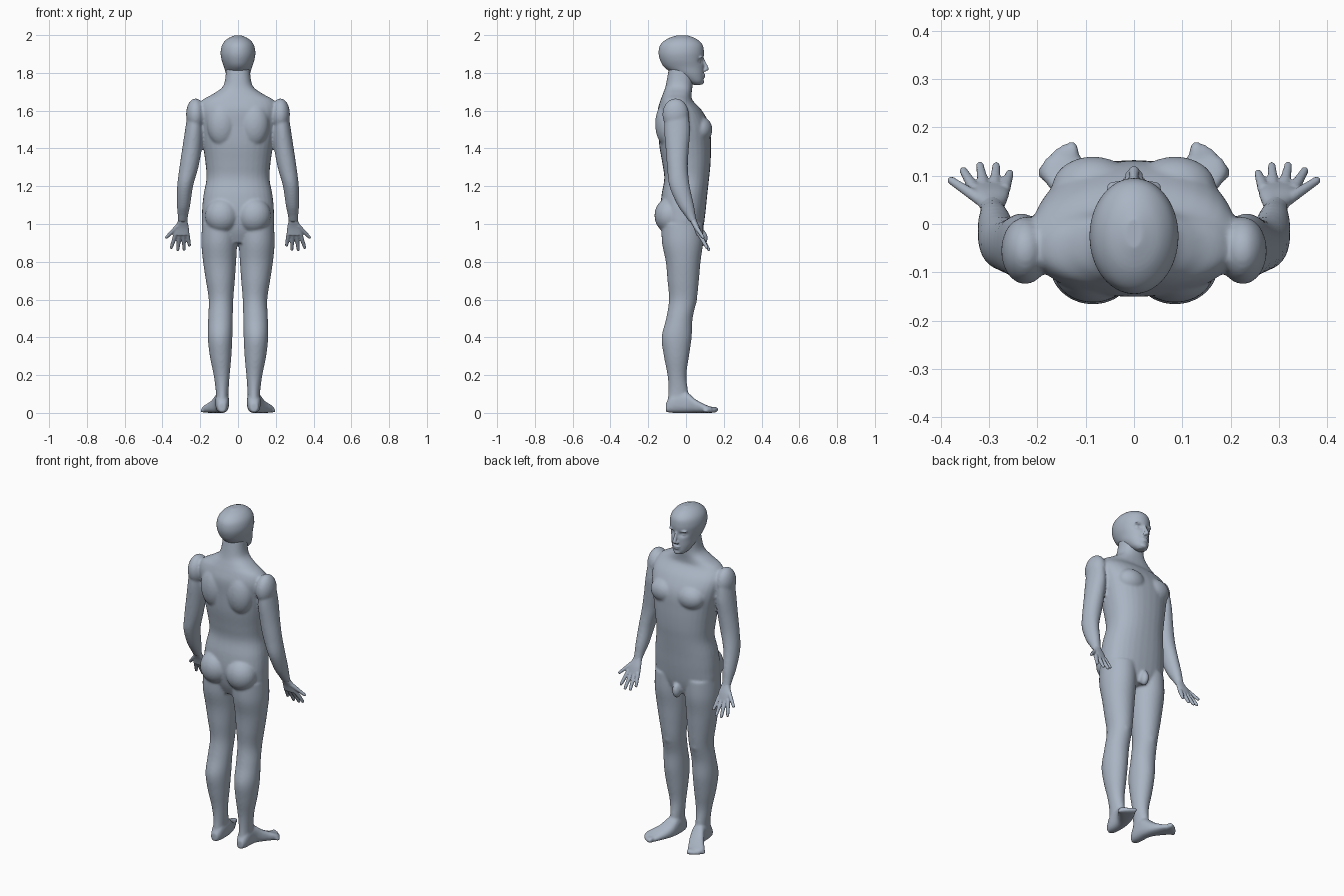
import bpy, bmesh, math
from mathutils import Vector, Matrix

cube = bpy.data.objects.get("Cube")
if cube:
    bpy.data.objects.remove(cube)

skin = bpy.data.materials.new("blue_grey_skin")
skin.use_nodes = True
colour = (0.40, 0.46, 0.55, 1)
skin.diffuse_color = colour
skin.node_tree.nodes["Principled BSDF"].inputs["Base Color"].default_value = colour


def curve_between(rows, steps=5):
    """Smooth interpolation through the rows of section sizes."""
    out = []
    for i in range(len(rows) - 1):
        a, b = rows[max(i - 1, 0)], rows[i]
        c, d = rows[i + 1], rows[min(i + 2, len(rows) - 1)]
        for k in range(steps):
            t = k / steps
            out.append([q + t * (r - p + t * (2 * p - 5 * q + 4 * r - s
                        + t * (3 * (q - r) + s - p))) / 2
                        for p, q, r, s in zip(a, b, c, d)])
    return out + [list(rows[-1])]


def loft(bm, rows, power=2.0, along_y=False, sides=32):
    """Rounded sections: height, then low and high limits on both axes."""
    rings = []
    for h, u0, u1, v0, v1 in curve_between(rows):
        ring = []
        for i in range(sides):
            a = math.tau * i / sides
            c, s = math.cos(a), math.sin(a)
            u = (u0 + u1) / 2 + (u1 - u0) / 2 * math.copysign(abs(c) ** (2 / power), c)
            v = (v0 + v1) / 2 + (v1 - v0) / 2 * math.copysign(abs(s) ** (2 / power), s)
            ring.append(bm.verts.new((u, h, v) if along_y else (u, v, h)))
        rings.append(ring)
    for a, b in zip(rings, rings[1:]):
        for i in range(sides):
            j = (i + 1) % sides
            bm.faces.new((a[i], a[j], b[j], b[i]))
    bm.faces.new(rings[0][::-1])
    bm.faces.new(rings[-1])


def blob(bm, centre, radii, tilt=0.0):
    """Ellipsoid muscle or joint, tilted about the side axis."""
    m = (Matrix.Translation(centre) @ Matrix.Rotation(tilt, 4, "X")
         @ Matrix.Diagonal((*radii, 1)))
    bmesh.ops.create_uvsphere(bm, u_segments=24, v_segments=16, radius=1, matrix=m)


def stick(bm, start, end, r0, r1):
    """Tapered rod with round ends."""
    a, b = Vector(start), Vector(end)
    turn = (b - a).to_track_quat("Z", "Y").to_matrix().to_4x4()
    bmesh.ops.create_cone(bm, cap_ends=True, segments=16, radius1=r0, radius2=r1,
                          depth=(b - a).length,
                          matrix=Matrix.Translation((a + b) / 2) @ turn)
    blob(bm, a, (r0, r0, r0))
    blob(bm, b, (r1, r1, r1))


def finish(bm, name, voxel, smoothing):
    """Mirror the half, fuse the shapes into one skin and soften it."""
    bmesh.ops.recalc_face_normals(bm, faces=bm.faces)
    mesh = bpy.data.meshes.new(name)
    bm.to_mesh(mesh)
    bm.free()
    mesh.materials.append(skin)
    obj = bpy.data.objects.new(name, mesh)
    bpy.context.collection.objects.link(obj)
    mirror = obj.modifiers.new("both_sides", "MIRROR")
    mirror.use_mirror_merge = False
    fuse = obj.modifiers.new("fuse", "REMESH")
    fuse.mode = "VOXEL"
    fuse.voxel_size = voxel
    fuse.use_smooth_shade = True
    soft = obj.modifiers.new("soften", "SMOOTH")
    soft.factor = 0.5
    soft.iterations = smoothing
    return obj


# Torso and neck: height, half width, back, front
body = bmesh.new()
torso = [(.90, .09, -.09, .07), (.97, .18, -.12, .09), (1.06, .19, -.135, .103),
         (1.15, .183, -.13, .112), (1.24, .167, -.115, .122), (1.32, .172, -.125, .13),
         (1.42, .187, -.142, .132), (1.52, .205, -.148, .125), (1.6, .215, -.15, .085),
         (1.655, .19, -.135, .035), (1.69, .13, -.122, .03), (1.735, .076, -.107, .035),
         (1.83, .062, -.09, .04)]
loft(body, [(z, -w, w, b, f) for z, w, b, f in torso], power=2.3)
blob(body, (.085, .075, 1.5), (.085, .065, .07))            # chest muscle
blob(body, (.085, -.1, 1.53), (.08, .063, .12))             # shoulder blade
blob(body, (.085, -.085, 1.045), (.09, .082, .095))         # buttock
blob(body, (.225, -.055, 1.58), (.05, .07, .085))           # shoulder
blob(body, (0, .085, .925), (.024, .03, .045))              # groin

# Arm
loft(body, [(1.6, .19, .265, -.11, .01), (1.5, .185, .28, -.115, .022),
            (1.4, .192, .295, -.108, .015), (1.3, .21, .31, -.1, .01),
            (1.2, .238, .322, -.088, .02), (1.1, .253, .323, -.045, .042),
            (1.04, .265, .319, -.003, .052), (1.01, .267, .319, .018, .06)])

# Leg
loft(body, [(1.0, .0, .19, -.13, .09), (.9, .004, .194, -.127, .09),
            (.8, .01, .185, -.107, .077), (.7, .017, .17, -.098, .068),
            (.6, .025, .155, -.09, .057), (.5, .028, .158, -.105, .035),
            (.4, .03, .16, -.129, .03), (.3, .035, .149, -.117, .016),
            (.2, .044, .129, -.098, .002), (.12, .05, .118, -.093, .01),
            (.05, .053, .115, -.1, .02)])
blob(body, (.09, .025, .6), (.038, .033, .05))              # kneecap

# Foot and toes
loft(body, [(-.107, .065, .105, .005, .05), (-.07, .05, .118, 0, .1),
            (0, .048, .125, 0, .11), (.05, .06, .155, 0, .072),
            (.1, .085, .192, 0, .045), (.135, .105, .185, 0, .032)],
     power=2.6, along_y=True)
for i in range(5):
    size = .019 - .0018 * i
    blob(body, (.128 + .0155 * i, .146 - .0025 * i * i, size * .9),
         (size * .75, size * 1.4, size * .9))
finish(body, "body", .007, 6)

# Head
head = bmesh.new()
skull = [(1.737, .022, .04, .08), (1.755, .043, 0, .092), (1.79, .062, -.06, .095),
         (1.83, .074, -.115, .095), (1.87, .087, -.138, .093), (1.91, .092, -.145, .095),
         (1.95, .083, -.135, .087), (1.98, .057, -.1, .055), (1.998, .018, -.05, .01)]
loft(head, [(z, -w, w, b, f) for z, w, b, f in skull], sides=64)
# Eye sockets pressed into the face
for v in head.verts:
    if v.co.y > 0:
        gap = ((abs(v.co.x) - .034) / .018) ** 2 + ((v.co.z - 1.862) / .013) ** 2
        v.co.y -= .014 * math.exp(-gap)
blob(head, (.033, .066, 1.861), (.014, .012, .009))         # eye
blob(head, (.03, .077, 1.882), (.028, .013, .008))          # brow
stick(head, (0, .09, 1.872), (0, .11, 1.822), .007, .011)   # nose
blob(head, (.01, .1, 1.815), (.009, .012, .008))            # nostril
blob(head, (0, .092, 1.789), (.024, .012, .006))            # upper lip
blob(head, (0, .091, 1.778), (.02, .011, .006))             # lower lip
blob(head, (0, .082, 1.752), (.022, .014, .014))            # chin
finish(head, "head", .0045, 4)

# Hands, palms forward with the thumbs outward
hand = bmesh.new()
loft(hand, [(1.05, .268, .316, .0, .046), (1.02, .268, .317, .018, .056),
            (.98, .26, .335, .04, .074), (.94, .257, .341, .055, .087)], power=2.3)
fingers = [((.268, .073, .945), (.257, .105, .888)), ((.289, .073, .942), (.285, .12, .866)),
           ((.31, .073, .942), (.319, .121, .864)), ((.33, .072, .945), (.353, .11, .876)),
           ((.318, .05, .99), (.378, .09, .93))]
for base, tip in fingers:
    stick(hand, base, tip, .0125, .0085)
finish(hand, "hands", .004, 3)
